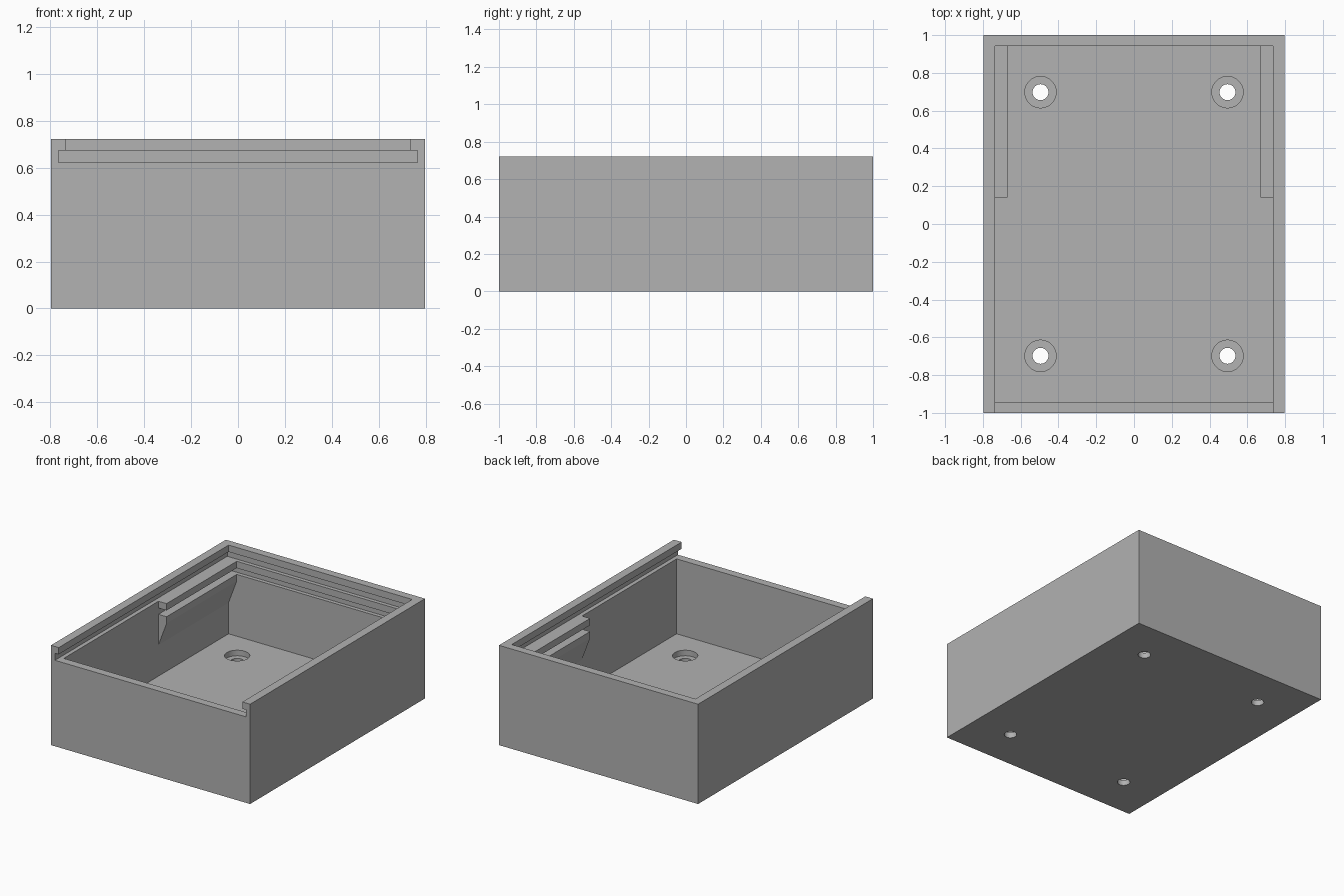
import bpy
import bmesh

if "Cube" in bpy.data.objects:
    bpy.data.objects.remove(bpy.data.objects["Cube"])

HALF_X, HALF_Y, HEIGHT = 0.797, 1.0, 0.722
IN_X, IN_Y = 0.735, 0.942          # inner faces of the walls
FLOOR = 0.08
SLOT_X, SLOT_Y = 0.765, 0.97       # depth reached by the lid groove
SLOT_LOW, SLOT_HIGH = 0.622, 0.673

grey = bpy.data.materials.new("plain grey")
grey.use_nodes = True
grey.diffuse_color = (0.445, 0.445, 0.445, 1)
grey.node_tree.nodes["Principled BSDF"].inputs["Base Color"].default_value = grey.diffuse_color


def finish(name, bm):
    bmesh.ops.recalc_face_normals(bm, faces=bm.faces[:])
    mesh = bpy.data.meshes.new(name)
    bm.to_mesh(mesh)
    bm.free()
    mesh.materials.append(grey)
    obj = bpy.data.objects.new(name, mesh)
    bpy.context.collection.objects.link(obj)
    return obj


def prism(name, profile, y0, y1):
    """Extrude an x-z outline along y."""
    bm = bmesh.new()
    face = bm.faces.new([bm.verts.new((x, y0, z)) for x, z in profile])
    extruded = bmesh.ops.extrude_face_region(bm, geom=[face])["geom"]
    verts = [v for v in extruded if isinstance(v, bmesh.types.BMVert)]
    bmesh.ops.translate(bm, verts=verts, vec=(0, y1 - y0, 0))
    return finish(name, bm)


def box(name, half_x, y0, y1, z0, z1):
    outline = [(-half_x, z0), (half_x, z0), (half_x, z1), (-half_x, z1)]
    return prism(name, outline, y0, y1)


def cylinder(name, x, y, radius, z0, z1):
    bpy.ops.mesh.primitive_cylinder_add(vertices=48, radius=radius, depth=z1 - z0,
                                        location=(x, y, (z0 + z1) / 2))
    obj = bpy.context.object
    obj.name = name
    obj.data.materials.append(grey)
    return obj


def activate(obj):
    bpy.ops.object.select_all(action='DESELECT')
    obj.select_set(True)
    bpy.context.view_layer.objects.active = obj


def cut(target, cutter):
    cutter.hide_render = True
    mod = target.modifiers.new("cut", 'BOOLEAN')
    mod.operation = 'DIFFERENCE'
    mod.solver = 'EXACT'
    mod.object = cutter
    activate(target)
    bpy.ops.object.modifier_apply(modifier=mod.name)
    bpy.data.objects.remove(cutter)


# Case body with its cavity, open lid path and lid groove
case = box("case_body", HALF_X, -HALF_Y, HALF_Y, 0, HEIGHT)
cut(case, box("cavity_cutter", IN_X, -IN_Y, IN_Y, FLOOR, 1))
cut(case, box("lid_path_cutter", IN_X, -1.2, IN_Y, SLOT_LOW, 1))
cut(case, box("lid_groove_cutter", SLOT_X, -1.2, SLOT_Y, SLOT_LOW, SLOT_HIGH))

# Board groove in the back wall, level with the gap between the rails
cut(case, box("board_groove_cutter", IN_X, 0.8, SLOT_Y, 0.527, 0.573))

# Counterbored screw holes in the floor
for x in (-0.495, 0.495):
    for y in (-0.698, 0.698):
        cut(case, cylinder("bore_cutter", x, y, 0.083, 0.04, 0.2))
        cut(case, cylinder("hole_cutter", x, y, 0.042, -0.1, 0.2))
activate(case)
bpy.ops.object.shade_smooth_by_angle(angle=0.5)

# Board rails on both side walls: a square upper rail and a tapered lower one
RAIL_X, RAIL_FRONT = 0.67, 0.14
profiles = {
    "upper_rail": [(IN_X, SLOT_LOW), (RAIL_X, SLOT_LOW), (RAIL_X, 0.573), (IN_X, 0.573)],
    "lower_rail": [(IN_X, 0.527), (RAIL_X, 0.527), (RAIL_X, 0.478), (IN_X, 0.306)],
}
for name, profile in profiles.items():
    for side, sign in (("left", 1), ("right", -1)):
        prism(f"{side}_{name}", [(sign * x, z) for x, z in profile], RAIL_FRONT, IN_Y)
